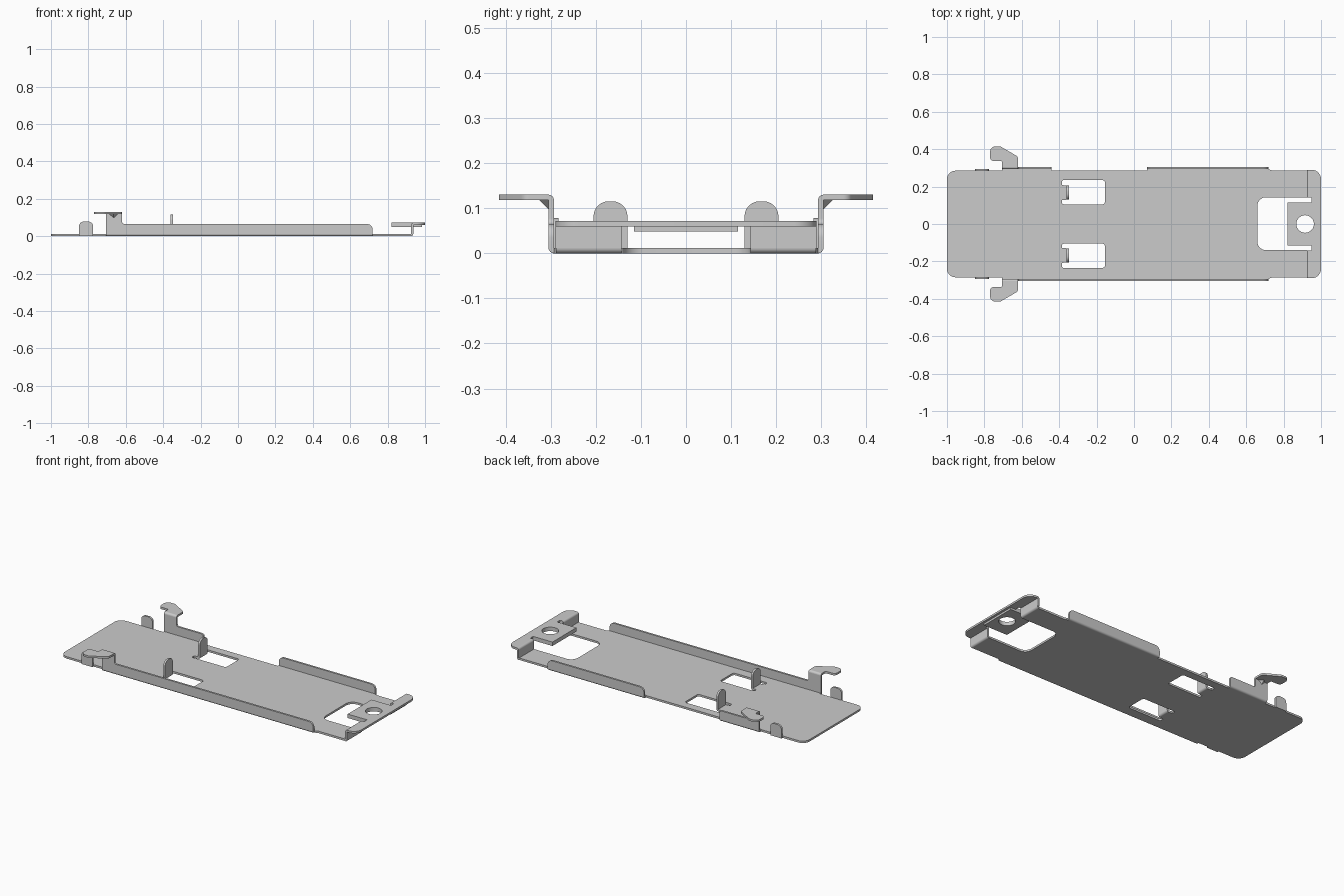
import bpy, bmesh, math
from mathutils import Matrix, Vector

if "Cube" in bpy.data.objects:
    bpy.data.objects.remove(bpy.data.objects["Cube"])

T = 0.012                      # sheet thickness
X, Y, Z = Vector((1, 0, 0)), Vector((0, 1, 0)), Vector((0, 0, 1))


def rounded(pts, n=6):
    """Corner list of (u, v[, radius]) -> polyline with rounded corners."""
    out = []
    for i, p in enumerate(pts):
        c = Vector(p[:2])
        r = p[2] if len(p) > 2 else 0
        if not r:
            out.append(c)
            continue
        a = (Vector(pts[i - 1][:2]) - c).normalized()
        b = (Vector(pts[(i + 1) % len(pts)][:2]) - c).normalized()
        half = a.angle(b) / 2
        mid = c + (a + b).normalized() * r / math.sin(half)
        d = r / math.tan(half)
        s, e = c + a * d - mid, c + b * d - mid
        out += [mid + s.lerp(e, k / n).normalized() * r for k in range(n + 1)]
    return [p for i, p in enumerate(out) if (p - out[i - 1]).length > 1e-5]


def finish(name, me, mirror):
    ob = bpy.data.objects.new(name, me)
    bpy.context.collection.objects.link(ob)
    bpy.ops.object.select_all(action='DESELECT')
    ob.select_set(True)
    bpy.context.view_layer.objects.active = ob
    bpy.ops.object.shade_smooth_by_angle()
    if mirror:
        m = ob.modifiers.new("mirror", 'MIRROR')
        m.use_axis = (False, True, False)
        m.use_mirror_merge = False
    return ob


def sheet(name, loops, u, v, start, depth=T, mirror=False):
    """Outline plus holes in plane (u, v), extruded along u x v from start."""
    cu = bpy.data.curves.new(name, 'CURVE')
    cu.dimensions, cu.fill_mode, cu.extrude = '2D', 'BOTH', depth / 2
    for loop in loops:
        pts = rounded(loop)
        sp = cu.splines.new('POLY')
        sp.points.add(len(pts) - 1)
        for q, p in zip(sp.points, pts):
            q.co = (p.x, p.y, 0, 1)
        sp.use_cyclic_u = True
    tmp = bpy.data.objects.new(name, cu)
    bpy.context.collection.objects.link(tmp)
    bpy.context.view_layer.update()
    me = bpy.data.meshes.new_from_object(tmp.evaluated_get(bpy.context.evaluated_depsgraph_get()))
    bpy.data.objects.remove(tmp)
    w = u.cross(v)
    m = Matrix((u, v, w)).transposed().to_4x4()
    m.translation = w * (w.dot(X + Y + Z) * start + depth / 2)
    me.transform(m)
    bm = bmesh.new()
    bm.from_mesh(me)
    bmesh.ops.remove_doubles(bm, verts=bm.verts, dist=1e-5)
    bmesh.ops.recalc_face_normals(bm, faces=bm.faces)
    bm.to_mesh(me)
    bm.free()
    return finish(name, me, mirror)


def bend(name, cu, cv, su, sv, u, v, a, b, mirror=False):
    """Quarter-round fold line running from a to b."""
    q = [(cu, cv), (cu + su * T, cv), (cu + su * T, cv + sv * T, T), (cu, cv + sv * T)]
    sheet(name, [q], u, v, a, b - a, mirror)


# base plate with two windows and a slot open at the right end
W = 0.293
outline = [(-1, -.285, .045), (-.705, -.285), (-.705, -W), (.72, -W), (.74, -.285), (.925, -.285),
           (.925, -.14), (.66, -.14, .045), (.66, .143, .045), (.925, .143), (.925, .285),
           (.74, .285), (.72, W), (.07, W), (.07, .285), (-.44, .285), (-.44, W),
           (-.705, W), (-.705, .285), (-1, .285, .045)]
windows = [[(-.155, s * .105, .015), (-.155, s * .235, .015), (-.385, s * .235, .01),
            (-.385, s * .208), (-.36, s * .205), (-.36, s * .13), (-.385, s * .127),
            (-.385, s * .105, .01)] for s in (1, -1)]
sheet("base_plate", [outline] + windows, X, Y, 0)

# side walls (extruded towards -y) with raised stems for the hooks
stem = [(-.62, .065, .012), (-.62, .118), (-.705, .118), (-.705, T)]
sheet("front_wall", [[(.72, T), (.72, .065, .03)] + stem], X, Z, -W)
sheet("back_wall_short", [[(-.44, T), (-.44, .065, .012)] + stem], X, Z, W + T)
sheet("back_wall_long", [[(.07, T), (.72, T), (.72, .065, .03), (.07, .065, .03)]], X, Z, W + T)
bend("front_wall_fold", -W, T, -1, -1, Y, Z, -.705, .72)
bend("back_wall_fold_short", W, T, 1, -1, Y, Z, -.705, -.44)
bend("back_wall_fold_long", W, T, 1, -1, Y, Z, .07, .72)

# outward hooks on both sides, with fold and small stiffening gusset
hook = [(-.705, .305), (-.62, .305), (-.62, .36, .02), (-.715, .415, .03), (-.77, .415, .03),
        (-.77, .337, .02), (-.705, .337, .008)]
sheet("hook", [hook], X, Y, .118, mirror=True)
bend("hook_fold", .305, .118, -1, 1, Y, Z, -.705, -.62, True)
bm = bmesh.new()
for co in [(-.69, .304, .119), (-.64, .304, .119), (-.665, .304, .097), (-.665, .326, .119)]:
    bm.verts.new(co)
bmesh.ops.convex_hull(bm, input=bm.verts)
gm = bpy.data.meshes.new("hook_gusset")
bm.to_mesh(gm)
bm.free()
finish("hook_gusset", gm, True)

# small edge tabs near the left end
sheet("edge_tab", [[(-.85, 0), (-.775, 0), (-.775, .078, .025), (-.85, .078, .025)]],
      X, Z, -.283, mirror=True)

# upright tongues folded up from the windows
sheet("window_tongue", [[(.13, T), (.205, T), (.205, .115, .032), (.13, .115, .032)]],
      Y, Z, -.36, mirror=True)
bend("window_tongue_fold", T, -.36, -1, 1, Z, X, .13, .205, True)

# right end: upright legs, top flange and thick drilled tongue
sheet("end_leg", [[(.143, T), (.29, T), (.29, .06), (.143, .06)]], Y, Z, .925, mirror=True)
bend("end_leg_lower_fold", T, .925, -1, 1, Z, X, .143, .288, True)
bend("end_leg_upper_fold", .06, .937, 1, -1, Z, X, .143, .29, True)
r = .047
hole = [(.915 - r, -r, r), (.915 + r, -r, r), (.915 + r, r, r), (.915 - r, r, r)]
flange = [(.937, -.29), (1, -.29, .05), (1, .29, .05), (.937, .29), (.937, .143), (.95, .143),
          (.95, .115), (.82, .115), (.82, -.115), (.95, -.115), (.95, -.143), (.937, -.143)]
sheet("end_flange", [flange, hole], X, Y, .06)
sheet("tongue_pad", [[(.82, -.115), (.985, -.115), (.985, .115), (.82, .115)], hole], X, Y, .048)
